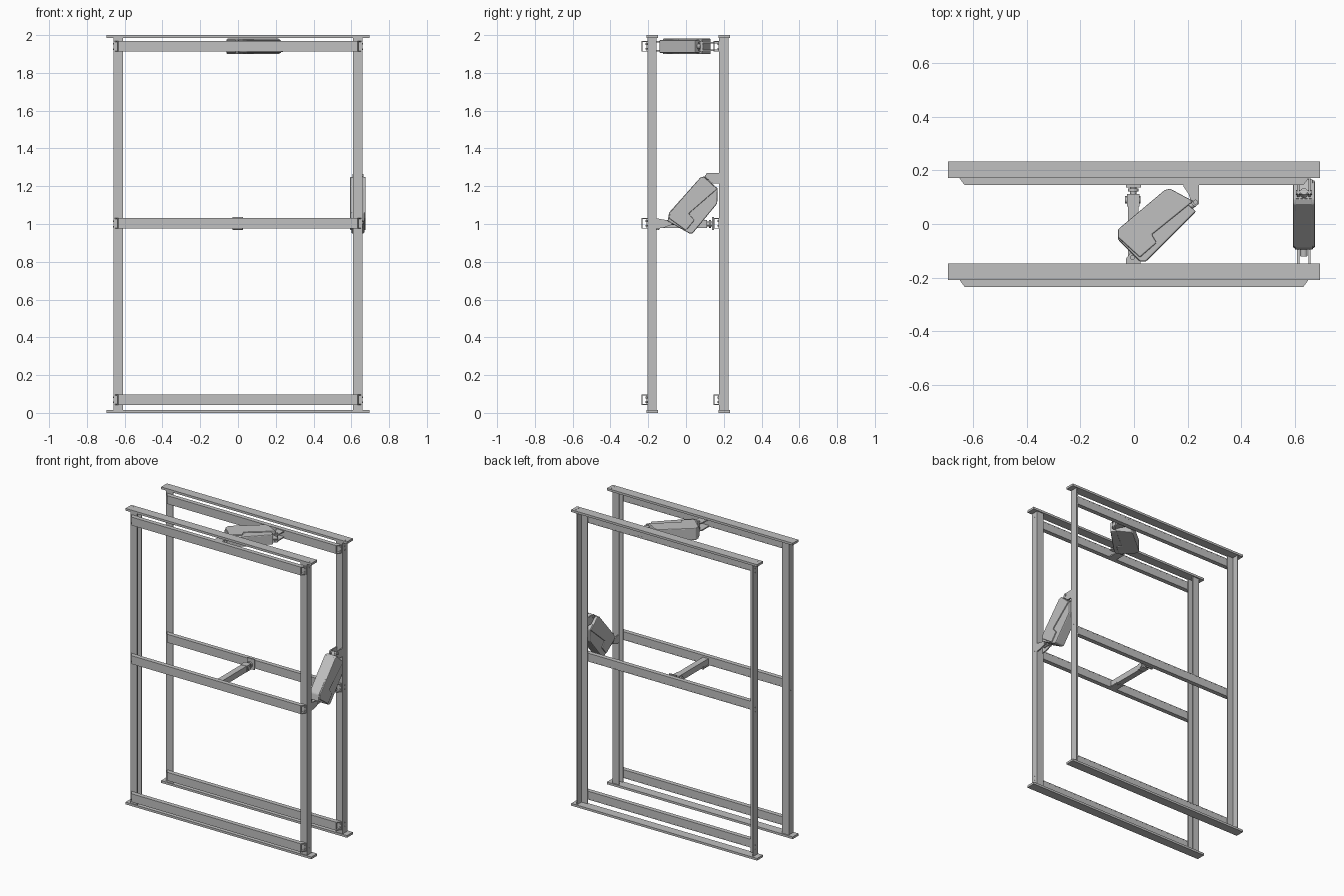
import bpy, bmesh
from mathutils import Vector

cube = bpy.data.objects.get("Cube")
if cube:
    bpy.data.objects.remove(cube, do_unlink=True)

# One bare metal colour for everything
STEEL = (0.53, 0.53, 0.53, 1)
steel = bpy.data.materials.new("steel grey")
steel.use_nodes = True
steel.diffuse_color = STEEL
steel.node_tree.nodes["Principled BSDF"].inputs["Base Color"].default_value = STEEL

# Order of coordinates for a profile drawn across each axis
PLACE = {"x": lambda a, b, t: (t, a, b),
         "z": lambda a, b, t: (a, b, t)}


def prism(name, axis, pts, lo, hi, bevel=0):
    """Extrude a 2D outline along an axis."""
    bm = bmesh.new()
    ends = [[bm.verts.new(PLACE[axis](a, b, t)) for a, b in pts] for t in (lo, hi)]
    bm.faces.new(ends[0])
    bm.faces.new(ends[1])
    n = len(pts)
    for i in range(n):
        j = (i + 1) % n
        bm.faces.new((ends[0][i], ends[0][j], ends[1][j], ends[1][i]))
    bmesh.ops.recalc_face_normals(bm, faces=bm.faces)
    me = bpy.data.meshes.new(name)
    bm.to_mesh(me)
    bm.free()
    me.materials.append(steel)
    ob = bpy.data.objects.new(name, me)
    bpy.context.collection.objects.link(ob)
    if bevel:
        mod = ob.modifiers.new("Bevel", "BEVEL")
        mod.width = bevel
        mod.segments = 2
    return ob


def box(name, lo, hi):
    (x, y, z), (X, Y, Z) = lo, hi
    return prism(name, "z", [(x, y), (X, y), (X, Y), (x, Y)], z, Z)


def rod(name, a, b, r, sides=16):
    """Cylinder between two points."""
    a, b = Vector(a), Vector(b)
    bpy.ops.mesh.primitive_cylinder_add(vertices=sides, radius=r, depth=(b - a).length,
                                        location=(a + b) / 2)
    ob = bpy.context.object
    ob.name = name
    ob.rotation_euler = (b - a).to_track_quat("Z", "Y").to_euler()
    ob.data.materials.append(steel)
    bpy.ops.object.shade_smooth_by_angle()
    return ob


def channel(web, tip, lo, hi, t):
    """C outline: web at the first coordinate, lips reaching to tip."""
    w = web + (t if tip > web else -t)
    return [(web, lo), (tip, lo), (tip, lo + t), (w, lo + t),
            (w, hi - t), (tip, hi - t), (tip, hi), (web, hi)]


def angle(web, tip, lo, hi, t):
    """L outline: web at the first coordinate, one lip at the low side."""
    w = web + (t if tip > web else -t)
    return [(web, lo), (tip, lo), (tip, lo + t), (w, lo + t), (w, hi), (web, hi)]


# Two frames; the back posts are open towards the back
for side, y0, post in (("front", -0.205, channel), ("back", 0.175, angle)):
    y1 = y0 + 0.05

    for s, label in ((-1, "right"), (1, "left")):
        prism(side + "_post_" + label, "z",
              post(s * 0.66, s * 0.61, y0, y1, 0.006), 0.012, 1.988)
        for z in (0.07, 1.0, 1.94):
            for dz in (-0.014, 0.014):
                rod(side + "_post_bolt", (s * 0.658, y0 + 0.025, z + dz),
                    (s * 0.661, y0 + 0.025, z + dz), 0.004, 8)

    # Flat end plates
    for label, z in (("bottom", 0), ("top", 1.985)):
        box(side + "_plate_" + label, (-0.695, y0 - 0.004, z), (0.695, y1 + 0.008, z + 0.015))
    for s in (-1, 1):
        for dy in (0.012, 0.04):
            rod(side + "_plate_bolt", (s * 0.672, y0 + dy, 1.99),
                (s * 0.672, y0 + dy, 2.001), 0.004, 8)

    # Hollow cross rails with mitred ends
    for label, z in (("bottom", 0.07), ("middle", 1.003), ("top", 1.94)):
        rail = prism(side + "_rail_" + label, "x",
                     channel(y0 - 0.03, y0, z - 0.028, z + 0.028, 0.005), -0.655, 0.655)
        for v in rail.data.vertices:
            if v.co.y < y0 - 0.001:
                v.co.x -= (0.022 if v.co.x > 0 else -0.022) * (y0 - v.co.y) / 0.03
        box(side + "_rail_back_" + label, (-0.655, y0 - 0.004, z - 0.027),
            (0.655, y0 - 0.0005, z + 0.027))
        for s in (-1, 1):
            for dz in (-0.012, 0.012):
                rod(side + "_rail_bolt", (s * 0.643, y0 - 0.009, z + dz),
                    (s * 0.643, y0, z + dz), 0.005, 8)

# Middle strut with swivel end
box("strut_bar", (-0.023, -0.205, 0.978), (0.017, 0.065, 1.018))
box("strut_foot", (-0.03, -0.205, 0.972), (0.024, -0.14, 0.979))
for dx in (-0.022, 0.014):
    rod("strut_foot_bolt", (dx, -0.15, 0.968), (dx, -0.15, 0.984), 0.006)
rod("strut_pin", (-0.034, 0.09, 1), (0.024, 0.09, 1), 0.014)
box("strut_knuckle", (-0.026, 0.065, 0.98), (0.02, 0.112, 1.02))
rod("strut_neck", (-0.003, 0.11, 1), (-0.003, 0.14, 1), 0.012)
rod("strut_collar", (-0.003, 0.122, 1), (-0.003, 0.132, 1), 0.02)
box("strut_plate", (-0.03, 0.137, 0.967), (0.026, 0.147, 1.038))


def actuator(name, axis, outline, cover, cap, mid):
    """Casing with a raised housing and a ribbed end cap."""
    prism(name + "_body", axis, outline, mid - 0.035, mid + 0.034, 0.006)
    prism(name + "_housing", axis, cover, mid - 0.041, mid + 0.041, 0.005)
    (ax, ay), (bx, by) = cap
    out = Vector((ay - by, bx - ax)).normalized() * 0.006
    quad = [(ax, ay), (bx, by), (bx + out.x, by + out.y), (ax + out.x, ay + out.y)]
    for off in (-0.024, -0.008, 0.008, 0.024):
        prism(name + "_end_rib", axis, quad, mid + off - 0.005, mid + off + 0.005)


# Actuator lying flat between the top rails
actuator("top_actuator", "z",
         [(-0.06, -0.02), (0.115, 0.127), (0.135, 0.132), (0.232, 0.047),
          (0.045, -0.14), (0.022, -0.14), (-0.06, -0.058)],
         [(-0.06, -0.02), (0.115, 0.127), (0.135, 0.132), (0.222, 0.085),
          (0.067, -0.04), (0.085, -0.07), (0.022, -0.125), (-0.06, -0.05)],
         [(0.228, 0.05), (0.14, 0.128)], 1.94)
for z in (1.917, 1.955):
    prism("top_back_bracket", "z",
          [(0.185, 0.175), (0.243, 0.175), (0.243, 0.075), (0.228, 0.065), (0.215, 0.075),
           (0.205, 0.11), (0.185, 0.14)], z, z + 0.008)
rod("top_back_pin", (0.23, 0.082, 1.91), (0.23, 0.082, 1.97), 0.009)
rod("top_rod", (0.19, 0.05, 1.94), (0.232, 0.085, 1.94), 0.014)
for z in (1.912, 1.96):
    prism("top_front_bracket", "z",
          [(-0.03, -0.205), (0.025, -0.205), (0.025, -0.13), (0.0, -0.09), (-0.03, -0.13)],
          z, z + 0.008)
rod("top_front_pin", (-0.005, -0.125, 1.905), (-0.005, -0.125, 1.975), 0.009)

# Actuator standing between the left posts
actuator("side_actuator", "x",
         [(-0.097, 1.015), (-0.09, 1.06), (0.075, 1.245), (0.095, 1.252), (0.168, 1.188),
          (0.165, 1.108), (0.035, 0.95), (0.018, 0.95)],
         [(-0.09, 1.03), (-0.085, 1.06), (0.075, 1.245), (0.095, 1.25), (0.165, 1.185),
          (0.015, 1.055), (0.045, 1.02), (0.0, 0.965)],
         [(0.165, 1.19), (0.095, 1.252)], 0.635)
for x in (0.61, 0.652):
    prism("side_back_bracket", "x",
          [(0.175, 1.27), (0.175, 1.215), (0.14, 1.215), (0.1, 1.25), (0.11, 1.27)],
          x, x + 0.008)
    prism("side_front_bracket", "x",
          [(-0.155, 1.03), (-0.155, 0.975), (-0.12, 0.98), (-0.065, 1.0), (-0.075, 1.015)],
          x, x + 0.008)
rod("side_back_pin", (0.605, 0.118, 1.256), (0.665, 0.118, 1.256), 0.009)
rod("side_front_pin", (0.605, -0.085, 1.005), (0.665, -0.085, 1.005), 0.008)
rod("side_rod", (0.635, 0.09, 1.21), (0.635, 0.122, 1.262), 0.014)
rod("side_tail", (0.635, -0.12, 1.005), (0.635, -0.06, 1.01), 0.014)
